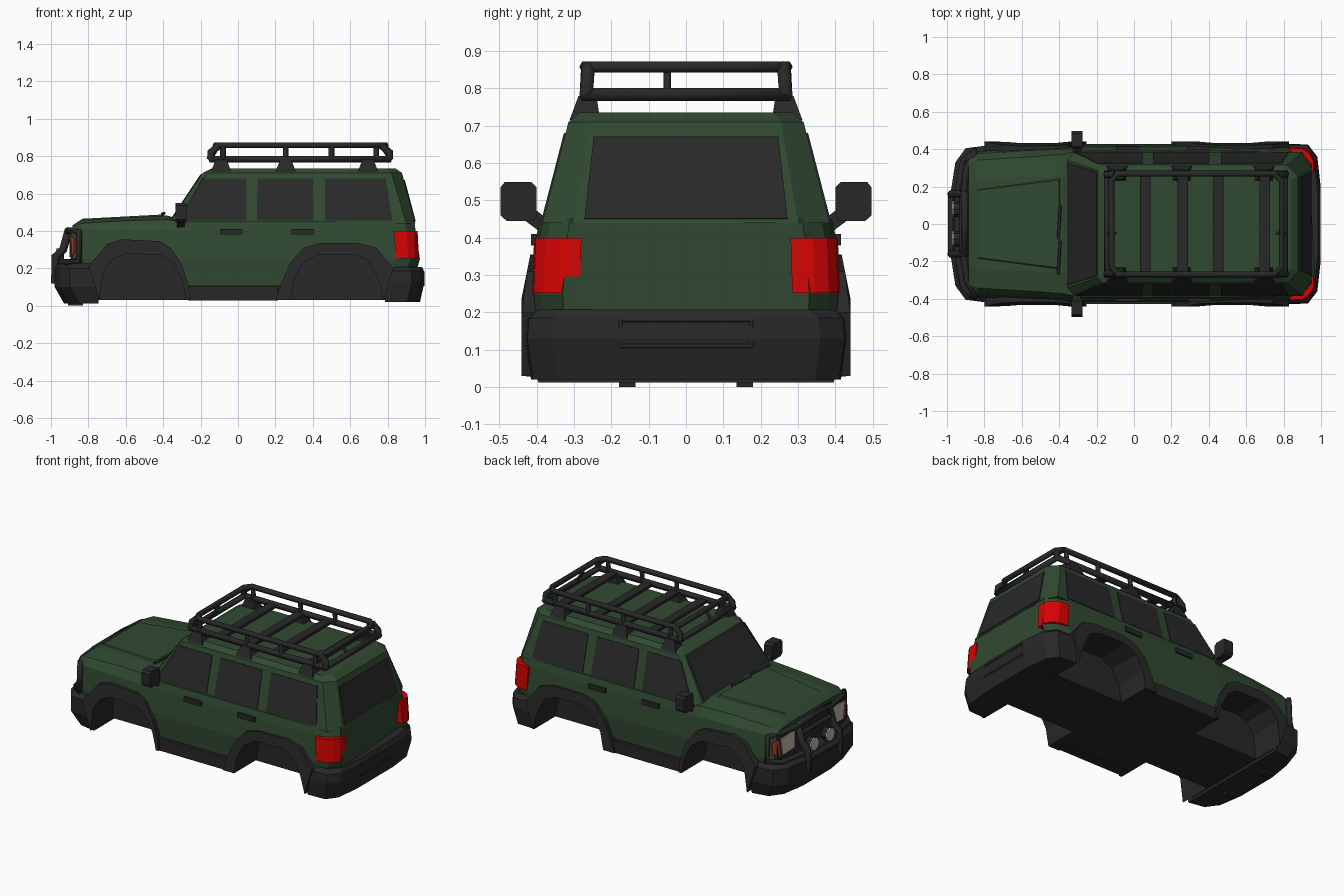
import bpy, bmesh, math
from mathutils import Vector

cube = bpy.data.objects.get("Cube")
if cube:
    bpy.data.objects.remove(cube)


def material(name, r, g, b):
    m = bpy.data.materials.new(name)
    m.use_nodes = True
    m.diffuse_color = (r, g, b, 1)
    m.node_tree.nodes["Principled BSDF"].inputs["Base Color"].default_value = (r, g, b, 1)
    return m


GREEN = material("forest green paint", .030, .068, .031)
BLACK = material("black trim", .021, .021, .022)
GLASS = material("dark glass", .022, .022, .022)
RED = material("red tail lamp", .68, .001, .001)
LAMP = material("cream lamp", .52, .49, .40)
AMBER = material("amber marker", .42, .07, .025)


def add_object(name, bm, *mats):
    bmesh.ops.recalc_face_normals(bm, faces=bm.faces)
    me = bpy.data.meshes.new(name)
    bm.to_mesh(me)
    bm.free()
    for m in mats:
        me.materials.append(m)
    ob = bpy.data.objects.new(name, me)
    bpy.context.collection.objects.link(ob)
    return ob


def loft(bm, rings):
    """Skin closed rings of equal length and cap both ends."""
    vs = [[bm.verts.new(p) for p in r] for r in rings]
    n = len(vs[0])
    for a, b in zip(vs, vs[1:]):
        for i in range(n):
            j = (i + 1) % n
            bm.faces.new((a[i], a[j], b[j], b[i]))
    bm.faces.new(vs[0])
    bm.faces.new(vs[-1])


def prism(name, near, far, mat, mirror=True):
    bm = bmesh.new()
    loft(bm, [near, far])
    if mirror:
        loft(bm, [[(x, -y, z) for x, y, z in r] for r in (near, far)])
    return add_object(name, bm, mat)


def shift(pts, d):
    return [tuple(Vector(p) + Vector(d)) for p in pts]


def box(name, x0, x1, y0, y1, z0, z1, mat, mirror=True):
    base = [(x0, y0, z0), (x1, y0, z0), (x1, y1, z0), (x0, y1, z0)]
    return prism(name, base, shift(base, (0, 0, z1 - z0)), mat, mirror)


def stack(name, levels, mat):
    """Half plans at rising heights, mirrored across the car."""
    bm = bmesh.new()
    loft(bm, [[(x, y, z) for x, y in h] + [(x, -y, z) for x, y in reversed(h)] for z, h in levels])
    return add_object(name, bm, mat)


def bar(name, pts, r, closed=False, mirror=False):
    cu = bpy.data.curves.new(name, 'CURVE')
    cu.dimensions = '3D'
    cu.bevel_depth = r
    cu.bevel_resolution = 1
    cu.use_fill_caps = True
    for s in ((1, -1) if mirror else (1,)):
        sp = cu.splines.new('POLY')
        sp.points.add(len(pts) - 1)
        for p, (x, y, z) in zip(sp.points, pts):
            p.co = (x, s * y, z, 1)
        sp.use_cyclic_u = closed
    cu.materials.append(BLACK)
    ob = bpy.data.objects.new(name, cu)
    bpy.context.collection.objects.link(ob)
    bpy.ops.object.select_all(action='DESELECT')
    ob.select_set(True)
    bpy.context.view_layer.objects.active = ob
    bpy.ops.object.convert(target='MESH')


# Lower body: x, half width, shoulder height, hood height, shoulder ratio
stations = [(-.885, .365, .42, .43, .88), (-.84, .388, .44, .46, .88), (-.60, .405, .455, .472, .88),
            (-.38, .413, .46, .482, .9), (-.30, .416, .45, .46, .94), (.50, .416, .45, .46, .94),
            (.85, .407, .45, .46, .94), (.93, .385, .45, .46, .94), (.98, .33, .45, .46, .94)]
rings = []
for x, w, zs, zt, k in stations:
    half = [(w * .95, .03), (w * .98, .11), (w, .25), (w * .965, .40), (w * k, zs), (w * .62, zt)]
    ring = half + [(-y, z) for y, z in reversed(half)]
    lean = .15 if x > .8 else 0
    tuck = .93 if abs(x) > .8 else 1
    rings.append([(x * tuck if z < .2 else x - lean * (z - .2), y, z) for y, z in ring])
bm = bmesh.new()
loft(bm, rings)
for f in bm.faces:
    f.material_index = int(f.calc_center_median().z < .11)
body = add_object("lower_body", bm, GREEN, BLACK)

# Wheel arches: side outlines of the flares and wells
arches = {
    "front": ([(-.255, .03), (-.262, .10), (-.30, .22), (-.36, .31), (-.42, .345), (-.62, .355), (-.70, .33), (-.80, .21)],
              [(-.275, .03), (-.30, .14), (-.35, .23), (-.41, .27), (-.60, .28), (-.67, .25), (-.72, .18), (-.74, .03)]),
    "rear": ([(.20, .03), (.23, .12), (.28, .23), (.35, .31), (.44, .335), (.64, .335), (.74, .31), (.83, .20)],
             [(.28, .03), (.30, .14), (.35, .23), (.43, .275), (.62, .275), (.70, .24), (.75, .14), (.78, .03)]),
}
for end, (outer, inner) in arches.items():
    band = outer + inner[::-1]
    prism(end + "_arch_flares", [(x, .36, z) for x, z in band],
          [(x, .44 - .2 * max(0, z - .24), z) for x, z in band], BLACK)
    well = [(inner[0][0], -.1)] + inner + [(inner[-1][0], -.1)]
    cutter = prism(end + "_well_cutter", [(x, .22, z) for x, z in well], [(x, .6, z) for x, z in well], GREEN)
    cutter.data.materials.append(BLACK)
    for p in cutter.data.polygons:
        p.material_index = 1
    cutter.hide_render = True
    mod = body.modifiers.new("well", 'BOOLEAN')
    mod.operation = 'DIFFERENCE'
    mod.solver = 'EXACT'
    mod.object = cutter
    bpy.context.view_layer.objects.active = body
    bpy.ops.object.modifier_apply(modifier=mod.name)
    bpy.data.objects.remove(cutter)
box("rocker_panels", -.265, .215, .36, .428, .028, .105, BLACK)

# Cabin and roof
stack("cabin", [
    (.44, [(-.37, .345), (-.33, .385), (.90, .385), (.948, .30)]),
    (.71, [(-.19, .285), (-.165, .315), (.82, .315), (.877, .255)]),
    (.735, [(-.14, .25), (-.12, .285), (.79, .285), (.84, .235)])], GREEN)


def side_y(z):
    return .385 - (z - .44) * .259


# Windows laid on the sloping cabin faces
for name, b0, b1, t0, t1 in (("front", -.315, .045, -.19, .045), ("middle", .10, .405, .105, .40),
                             ("rear", .465, .825, .465, .79)):
    pts = [(x, side_y(z) - .003, z) for x, z in ((b0, .455), (b1, .455), (t1, .68), (t0, .68))]
    prism(name + "_side_windows", pts, shift(pts, (0, .007, .001)), GLASS)


def end_window(name, x0, x1, rows, dx):
    (z0, y0), (z1, y1) = rows
    at = lambda z: x0 + (x1 - x0) * (z - .44) / .27 - dx * .4
    pts = [(at(z0), y0, z0), (at(z0), -y0, z0), (at(z1), -y1, z1), (at(z1), y1, z1)]
    prism(name, pts, shift(pts, (dx, 0, .002)), GLASS, False)


end_window("windshield", -.37, -.19, ((.465, .325), (.70, .278)), -.008)
end_window("rear_window", .948, .877, ((.45, .272), (.67, .247)), .008)

# Hood panel, wipers, door handles, mirrors
prism("hood_panel", [(-.85, .19, .45), (-.85, -.19, .45), (-.39, -.25, .475), (-.39, .25, .475)],
      [(-.83, .18, .465), (-.83, -.18, .465), (-.40, -.235, .488), (-.40, .235, .488)], GREEN, False)
for y in (-.08, -.27):
    bar("wiper", [(-.405, y, .49), (-.395, y + .18, .495)], .008)
for x in (-.095, .285):
    box("door_handles", x, x + .12, .39, .415, .38, .41, BLACK)
face = [(.40, .455), (.41, .445), (.48, .445), (.497, .46), (.497, .535), (.485, .55), (.415, .55), (.40, .535)]
prism("mirror_housings", [(-.335, y, z) for y, z in face], [(-.275, y, z) for y, z in face], BLACK)
arm = [(-.325, .37, .40), (-.285, .37, .40), (-.285, .37, .45), (-.325, .37, .45)]
prism("mirror_arms", arm, shift(arm, (0, .06, .045)), BLACK)

# Tail lamps wrap the rear corners
lamp = [(.842, .412), (.91, .407), (.947, .382), (.968, .345), (.968, .285), (.92, .285), (.842, .37)]
prism("tail_lamps", [(x, y, .252) for x, y in lamp], [(x - .008, y - .005, .40) for x, y in lamp], RED)

# Bumpers
rear = [(.785, .43), (.93, .425), (.98, .36), (.998, .2)]
stack("rear_bumper", [
    (.02, [(x - .025 * (x > .9), y - .015) for x, y in rear]), (.13, rear),
    (.185, [(x - .004, y - .005) for x, y in rear]),
    (.208, [(x - .015, y - .03) for x, y in rear])], BLACK)
for z in (.11, .18):
    bar("plate_frame_rail", [(.992, -.175, z), (.992, .175, z)], .006)
bar("plate_frame_ends", [(.992, .175, .11), (.992, .175, .18)], .006, mirror=True)
front = [(-.745, .425), (-.90, .405), (-.955, .33), (-.98, .17)]
stack("front_bumper", [
    (.012, [(x + .05 * (x < -.8), y - .03) for x, y in front]), (.10, front),
    (.20, front), (.225, [(x + .02 * (x < -.8), y - .025) for x, y in front])], BLACK)
box("tow_hooks", -.91, -.83, .135, .18, 0, .03, BLACK)

# Grille and front lamps
box("grille", -.895, -.87, -.35, .35, .20, .405, BLACK, False)
head = [(-.894, .185, .265), (-.894, .305, .26), (-.894, .325, .37), (-.894, .185, .375)]
prism("headlamps", head, shift(head, (-.008, 0, 0)), LAMP)
mark = [(-.895, .318, .262), (-.872, .372, .28), (-.872, .372, .36), (-.895, .338, .37)]
prism("front_markers", mark, shift(mark, (-.006, .004, 0)), AMBER)
disc = [(-.93, .08 + .042 * math.cos(a * math.pi / 4), .265 + .042 * math.sin(a * math.pi / 4)) for a in range(8)]
prism("spot_housings", disc, shift(disc, (-.035, 0, 0)), BLACK)
prism("spot_lenses", shift(disc, (-.035, 0, 0)), shift(disc, (-.042, 0, 0)), LAMP)

# Bull bar: centre hoop, rails and lamp guards
hoop = [(-.977, .16, .12), (-.977, .16, .26), (-.935, .16, .30), (-.905, .16, .405)]
bar("bull_bar_hoop", hoop + [(x, -y, z) for x, y, z in reversed(hoop)], .022)
bar("bull_bar_rail", [(-.977, -.16, .20), (-.977, .16, .20)], .018)
bar("bull_bar_rail", [(-.922, -.16, .345), (-.922, .16, .345)], .014)
bar("lamp_guards", [(-.91, .16, .40), (-.895, .30, .402), (-.85, .385, .395), (-.85, .395, .24),
                    (-.915, .335, .232), (-.945, .16, .232)], .018, mirror=True)

# Roof rack: two loops, uprights, slats and feet
bar("rack_upper_rail", [(x, y, .858) for x, y in
                        ((-.12, .23), (-.09, .27), (.75, .27), (.79, .23),
                         (.79, -.23), (.75, -.27), (-.09, -.27), (-.12, -.23))], .017, True)
bar("rack_lower_rail", [(x, y, .784) for x, y in
                        ((-.145, .272), (.81, .272), (.81, -.272), (-.145, -.272))], .02, True)
for name, x0, x1 in (("front", -.145, -.10), ("rear", .81, .765)):
    bar("rack_" + name + "_uprights", [(x0, .268, .784), (x0, .264, .82), (x1, .262, .858)], .02, mirror=True)
    bar("rack_end_upright", [(x0, -.05, .784), (x1, -.05, .858)], .01)
for x in (-.08, .255, .50, .74):
    bar("rack_uprights", [(x, .272, .784), (x, .268, .858)], .015, mirror=True)
for x in (.06, .26, .45, .70):
    box("rack_slat", x - .028, x + .028, -.265, .265, .772, .79, BLACK, False)
for x in (-.09, .255, .695):
    foot = [(x - .055, .23, .715), (x + .055, .23, .715), (x + .055, .312, .715), (x - .055, .312, .715)]
    top = [(x - .03, .24, .78), (x + .03, .24, .78), (x + .03, .288, .78), (x - .03, .288, .78)]
    prism("rack_feet", foot, top, BLACK)
